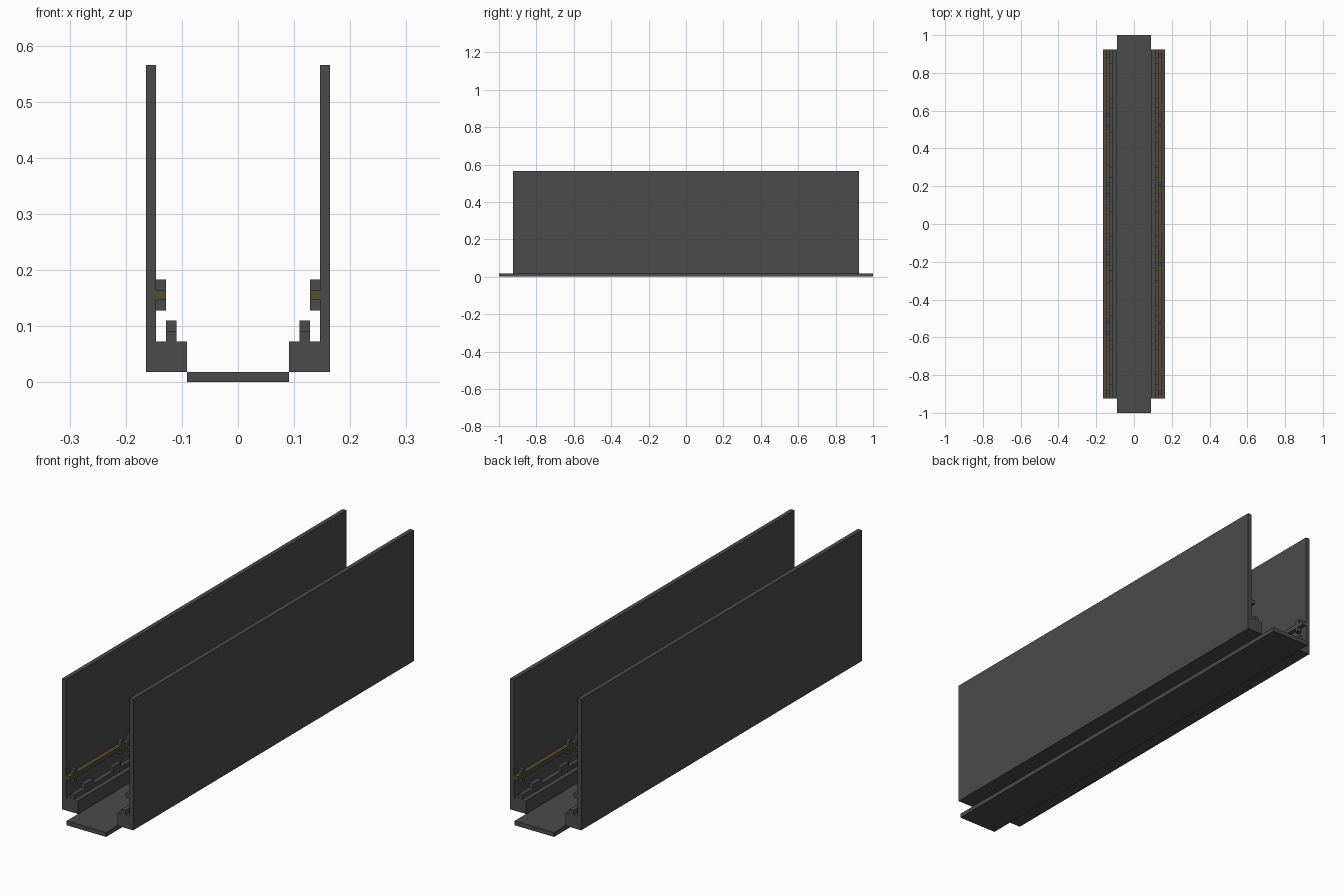
import bpy, bmesh

if "Cube" in bpy.data.objects:
    bpy.data.objects.remove(bpy.data.objects["Cube"])

U = 0.0183          # block module
HALF = 0.925        # half length of the side walls


def material(name, colour):
    m = bpy.data.materials.new(name)
    m.diffuse_color = (*colour, 1)
    m.use_nodes = True
    m.node_tree.nodes["Principled BSDF"].inputs["Base Color"].default_value = m.diffuse_color
    return m


GREY = material("dark grey", (0.07, 0.07, 0.07))
BRASS = material("dull brass", (0.10, 0.072, 0.033))


def boxes(name, mat, ranges):
    """One object from (x0, x1, y0, y1, z0, z1) boxes."""
    bm = bmesh.new()
    for x0, x1, y0, y1, z0, z1 in ranges:
        for v in bmesh.ops.create_cube(bm, size=1)["verts"]:
            v.co = ((x0 + x1) / 2 + v.co.x * (x1 - x0),
                    (y0 + y1) / 2 + v.co.y * (y1 - y0),
                    (z0 + z1) / 2 + v.co.z * (z1 - z0))
    mesh = bpy.data.meshes.new(name)
    bm.to_mesh(mesh)
    bm.free()
    mesh.materials.append(mat)
    ob = bpy.data.objects.new(name, mesh)
    bpy.context.collection.objects.link(ob)
    return ob


def pair(name, mat, ranges):
    """Boxes on the +x side, mirrored to the other side."""
    ob = boxes(name, mat, ranges)
    ob.modifiers.new("mirror", "MIRROR").use_axis[0] = True


def extrude_profile(name, mat, profile):
    """Closed x-z profile extruded along the length, mirrored in x."""
    bm = bmesh.new()
    face = bm.faces.new([bm.verts.new((x, -HALF, z)) for x, z in profile])
    ext = bmesh.ops.extrude_face_region(bm, geom=[face])["geom"]
    for v in ext:
        if isinstance(v, bmesh.types.BMVert):
            v.co.y = HALF
    bmesh.ops.recalc_face_normals(bm, faces=bm.faces)
    mesh = bpy.data.meshes.new(name)
    bm.to_mesh(mesh)
    bm.free()
    mesh.materials.append(mat)
    ob = bpy.data.objects.new(name, mesh)
    bpy.context.collection.objects.link(ob)
    ob.modifiers.new("mirror", "MIRROR").use_axis[0] = True


# floor plate
boxes("floor_plate", GREY, [(-0.091, 0.091, -1, 1, 0, U)])

# side walls with their thick feet
extrude_profile("side_wall", GREY, [
    (0.091, U), (0.164, U), (0.164, 0.565), (0.146, 0.565),
    (0.146, 0.073), (0.091, 0.073)])

# low ridge on each foot with evenly spaced raised bumps
pair("foot_ridge", GREY, [(0.11, 0.128, -HALF, HALF, 0.073, 0.0915)])
pair("ridge_bump", GREY, [
    (0.11, 0.128, (k - 1.5) * U, (k + 1.5) * U, 0.0915, 0.11)
    for k in range(-45, 46, 10)])

# brass rod along the inside of each wall
pair("rod", BRASS, [(0.128, 0.146, -HALF, HALF, 0.1465, 0.1645)])

# clip blocks holding the rod from above and below
clips = []
for k in range(-50, 51, 20):
    for d in (-1.5, 1.5):
        c = (k + d) * U
        if abs(c) < HALF:
            for z in (0.128, 0.1645):
                clips.append((0.128, 0.146, c - U / 2, c + U / 2, z, z + U))
pair("rod_clip", GREY, clips)
